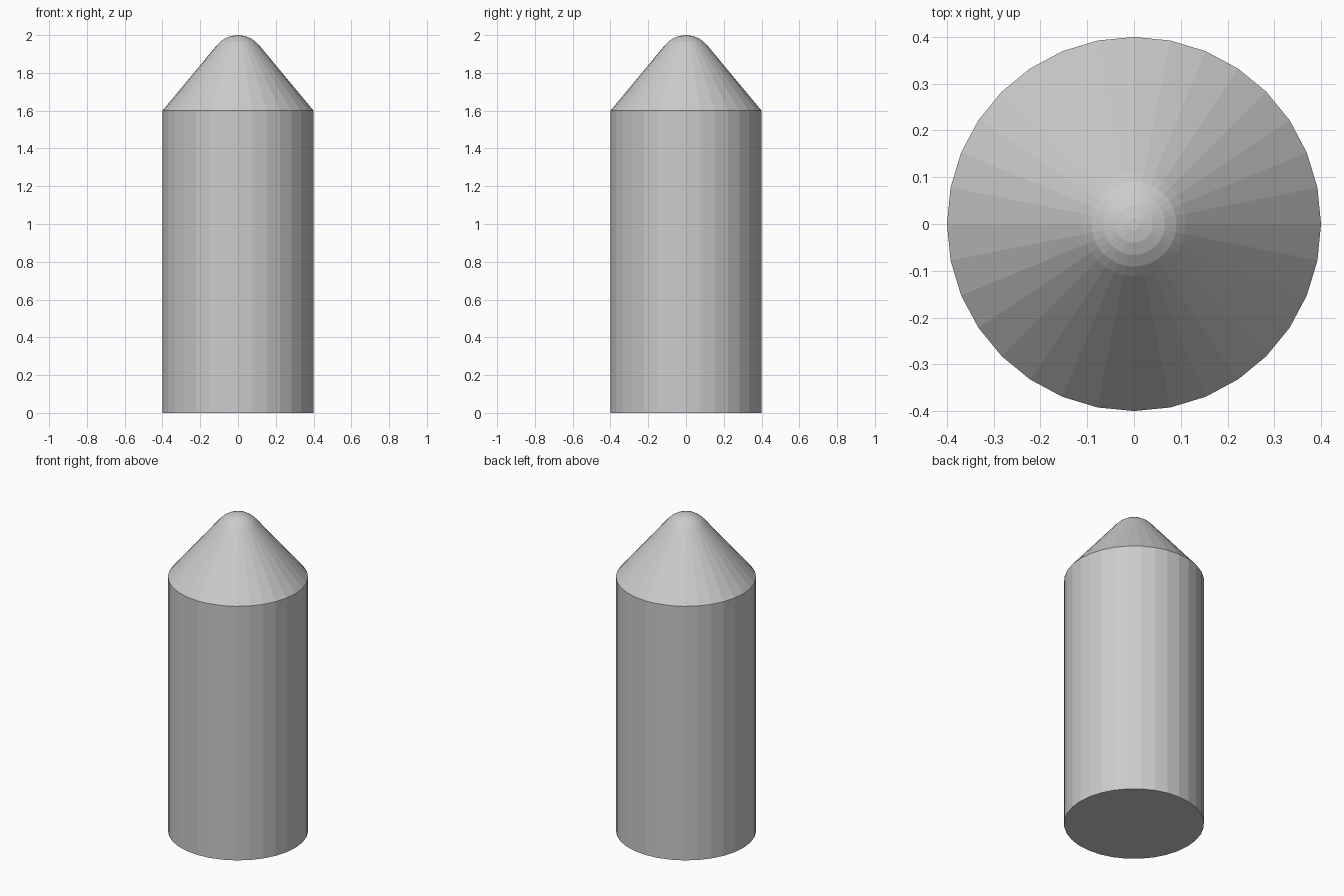
import bpy, bmesh
from math import sin, cos, pi, sqrt

if "Cube" in bpy.data.objects:
    bpy.data.objects.remove(bpy.data.objects["Cube"])

SIDES = 32
TIP_R = 0.143

# Half profile: straight body, cone shoulder, rounded tip
profile = [(0.4, 0.0), (0.4, 1.6)]
for r in (0.111, 0.091, 0.066, 0.04, 0.013):
    profile.append((r, 2 - TIP_R + sqrt(TIP_R ** 2 - r ** 2)))

bm = bmesh.new()
rings = [[bm.verts.new((r * cos(2 * pi * i / SIDES), r * sin(2 * pi * i / SIDES), z))
          for i in range(SIDES)] for r, z in profile]

# Side walls
for low, high in zip(rings, rings[1:]):
    for i in range(SIDES):
        j = (i + 1) % SIDES
        bm.faces.new((low[i], low[j], high[j], high[i]))

# Flat base and tiny top cap
bm.faces.new(rings[0][::-1])
bm.faces.new(rings[-1])

mesh = bpy.data.meshes.new("pointed_cylinder")
bm.to_mesh(mesh)
bm.free()
bpy.context.collection.objects.link(bpy.data.objects.new("pointed_cylinder", mesh))
